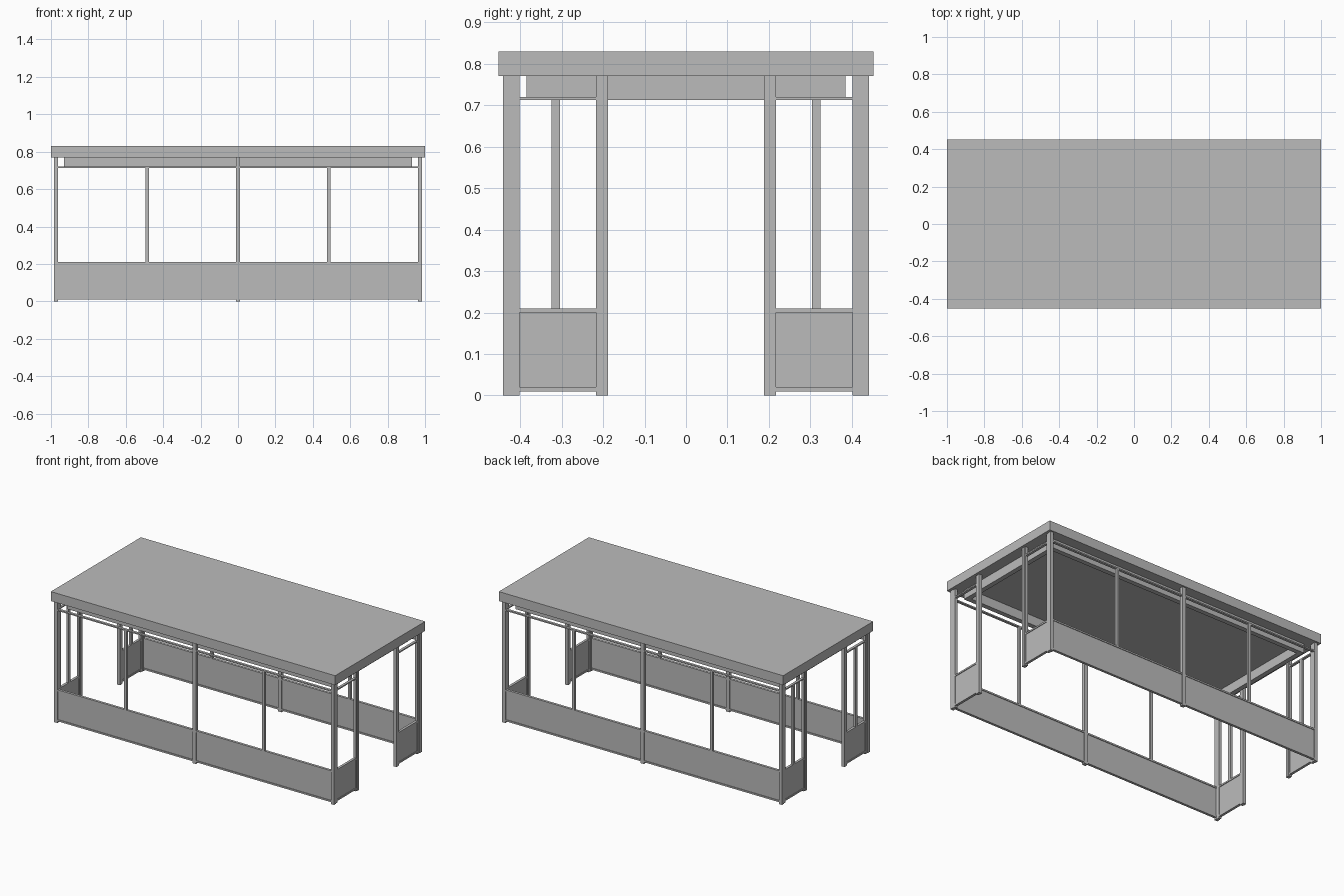
import bpy, bmesh
from mathutils import Matrix, Vector

if "Cube" in bpy.data.objects:
    bpy.data.objects.remove(bpy.data.objects["Cube"])

grey = bpy.data.materials.new("painted_grey")
grey.diffuse_color = (0.5, 0.5, 0.5, 1)
grey.use_nodes = True
grey.node_tree.nodes["Principled BSDF"].inputs["Base Color"].default_value = grey.diffuse_color


def boxes(name, parts):
    """One object made of boxes, each given as x, y and z ranges."""
    bm = bmesh.new()
    for xr, yr, zr in parts:
        lo, hi = [Vector([f(r) for r in (xr, yr, zr)]) for f in (min, max)]
        m = Matrix.Translation((lo + hi) / 2) @ Matrix.Diagonal((*(hi - lo), 1))
        bmesh.ops.create_cube(bm, size=1, matrix=m)
    me = bpy.data.meshes.new(name)
    bm.to_mesh(me)
    bm.free()
    me.materials.append(grey)
    ob = bpy.data.objects.new(name, me)
    bpy.context.collection.objects.link(ob)
    return ob


def s(sign, a, b):
    return (sign * a, sign * b)


SIDES = (-1, 1)
RAILS = ((0.01, 0.02), (0.20, 0.21), (0.712, 0.72))
PANEL = (0.02, 0.20)
POST = (0, 0.77)
BAR = (0.21, 0.712)

# Flat roof slab and the inset beam ring beneath it
boxes("roof", [((-1, 1), (-0.452, 0.452), (0.77, 0.83))])
BEAM = (0.712, 0.77)
ring = [((-0.93, 0.93), s(j, 0.355, 0.385), BEAM) for j in SIDES]
ring += [(s(i, 0.90, 0.93), (-0.355, 0.355), BEAM) for i in SIDES]
boxes("ceiling_beam_ring", ring)

# Long side walls
for j, side in zip(SIDES, ("front", "back")):
    boxes(side + "_centre_post", [((-0.012, 0.012), s(j, 0.419, 0.441), POST)])
    boxes(side + "_window_bars",
          [(s(i, 0.477, 0.494), s(j, 0.422, 0.438), BAR) for i in SIDES])
    boxes(side + "_rails", [(s(i, 0.012, 0.962), s(j, 0.422, 0.438), z)
                            for i in SIDES for z in RAILS])
    boxes(side + "_lower_panels", [(s(i, 0.012, 0.962), s(j, 0.426, 0.434), PANEL)
                                   for i in SIDES])

# End walls with an open doorway between them
for i, end in zip(SIDES, ("left", "right")):
    boxes(end + "_corner_posts", [(s(i, 0.962, 0.984), s(j, 0.419, 0.441), POST)
                                  for j in SIDES])
    boxes(end + "_door_posts", [(s(i, 0.962, 0.984), s(j, 0.188, 0.207), POST)
                                for j in SIDES])
    boxes(end + "_stiles", [(s(i, 0.965, 0.981), s(j, a, b), POST)
                            for j in SIDES for a, b in ((0.207, 0.217), (0.402, 0.419))])
    boxes(end + "_rails", [(s(i, 0.965, 0.981), s(j, 0.217, 0.402), z)
                           for j in SIDES for z in RAILS])
    boxes(end + "_lower_panels", [(s(i, 0.969, 0.977), s(j, 0.217, 0.402), PANEL)
                                  for j in SIDES])

# Window bars at the left end only
boxes("left_window_bars", [((-0.981, -0.965), s(j, 0.304, 0.324), BAR) for j in SIDES])
